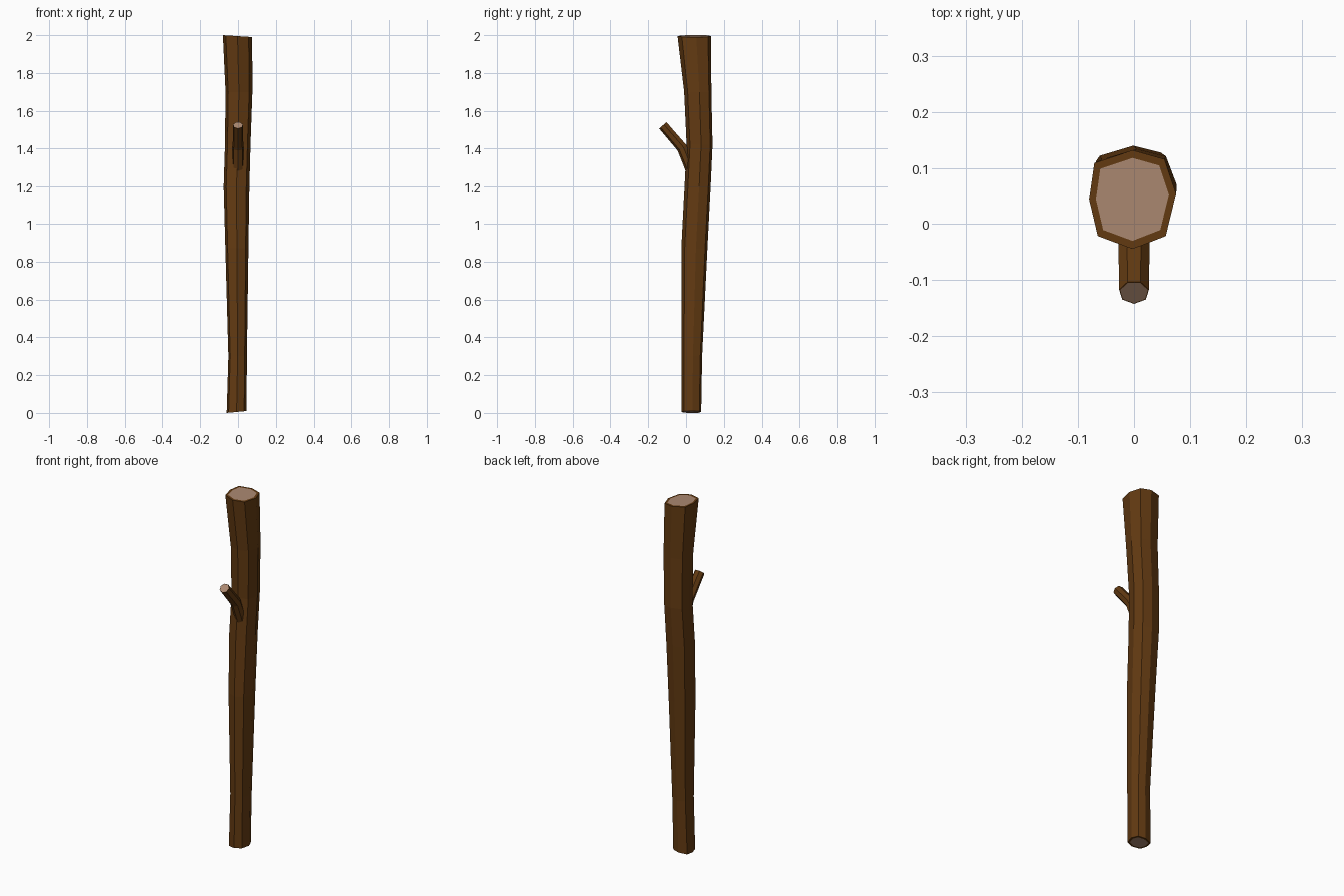
import bpy, bmesh, math
from mathutils import Vector

if "Cube" in bpy.data.objects:
    bpy.data.objects.remove(bpy.data.objects["Cube"])


def material(name, rgb):
    m = bpy.data.materials.new(name)
    m.diffuse_color = (*rgb, 1.0)
    m.use_nodes = True
    m.node_tree.nodes["Principled BSDF"].inputs["Base Color"].default_value = m.diffuse_color
    return m


BARK = material("brown bark", (0.125, 0.043, 0.006))
WOOD = material("pale cut wood", (0.41, 0.25, 0.165))


def build(name, rings, cap_scale):
    """Skin a stack of point rings, then inset a pale cut face at each open end."""
    me = bpy.data.meshes.new(name)
    bm = bmesh.new()
    loops = [[bm.verts.new(p) for p in ring] for ring in rings]
    n = len(loops[0])
    for a, b in zip(loops, loops[1:]):
        for i in range(n):
            j = (i + 1) % n
            bm.faces.new((a[i], a[j], b[j], b[i]))
    for loop, scale in ((loops[0], cap_scale[0]), (loops[-1], cap_scale[1])):
        if not scale:
            continue
        c = sum((v.co for v in loop), Vector()) / n
        inner = [bm.verts.new(c + (v.co - c) * scale) for v in loop]
        for i in range(n):
            j = (i + 1) % n
            bm.faces.new((loop[i], loop[j], inner[j], inner[i]))
        bm.faces.new(inner).material_index = 1
    bmesh.ops.recalc_face_normals(bm, faces=bm.faces)
    bm.to_mesh(me)
    bm.free()
    me.materials.append(BARK)
    me.materials.append(WOOD)
    ob = bpy.data.objects.new(name, me)
    bpy.context.collection.objects.link(ob)
    return ob


# Trunk: uneven octagon, stretched to the width and depth at each height
SHAPE = [(0, 1), (.73, .82), (1, .12), (.76, -.74), (0, -1),
         (-.8, -.74), (-1, 0), (-.88, .74)]
# z, x min, x max, y min, y max
LEVELS = [(0.005, -.06, .045, -.025, .08),
          (0.30, -.051, .047, -.025, .085),
          (0.87, -.067, .055, -.025, .113),
          (1.20, -.076, .060, -.008, .130),
          (1.42, -.069, .066, .003, .140),
          (1.70, -.066, .076, -.010, .134),
          (1.995, -.080, .075, -.045, .132)]
trunk = []
for k, (z, x0, x1, y0, y1) in enumerate(LEVELS):
    tilt = {0: 0.005, len(LEVELS) - 1: -0.005}.get(k, 0)
    trunk.append([((x0 + x1) / 2 + u * (x1 - x0) / 2,
                   (y0 + y1) / 2 + v * (y1 - y0) / 2,
                   z + u * tilt) for u, v in SHAPE])
build("trunk", trunk, (0.8, 0.84))

# Branch stub: bent seven-sided tube leaning out to the front
# centre y, centre z, radius, lean of the ring from vertical
PATH = [(.035, 1.27, .030, 25), (-.020, 1.405, .029, 32), (-.122, 1.524, .027, 41)]
branch = []
for y, z, r, lean in PATH:
    t = math.radians(lean)
    ring = []
    for i in range(7):
        a = math.tau * (i + 0.25) / 7
        u, v = r * math.cos(a), r * math.sin(a)
        ring.append((u, y + v * math.cos(t), z + v * math.sin(t)))
    branch.append(ring)
build("branch_stub", branch, (0, 0.93))
